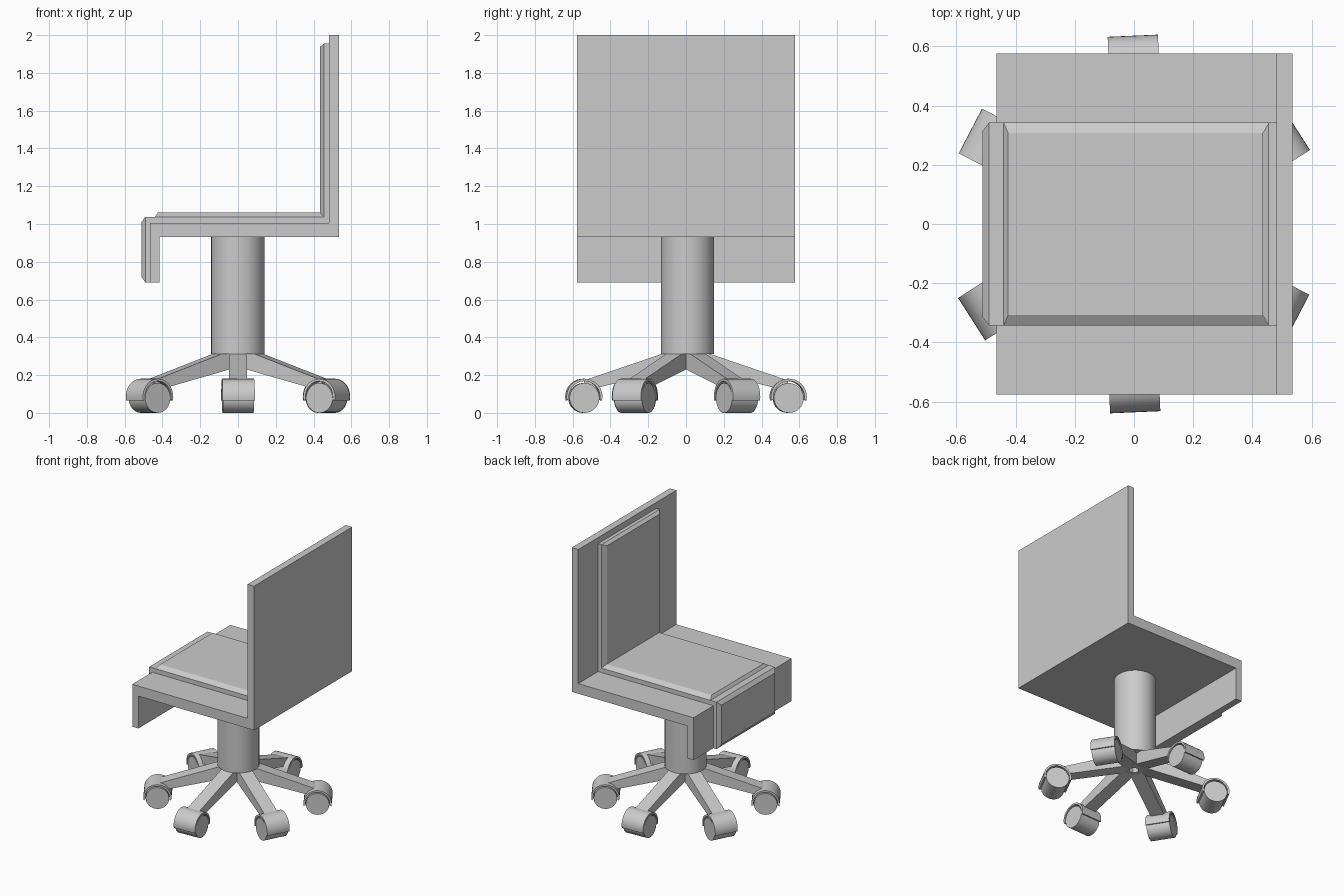
import bpy, bmesh, math
from mathutils import Matrix, Vector

if "Cube" in bpy.data.objects:
    bpy.data.objects.remove(bpy.data.objects["Cube"])


def make(name, bm, matrix=None, smooth=False):
    if matrix:
        bm.transform(matrix)
    bmesh.ops.recalc_face_normals(bm, faces=bm.faces)
    me = bpy.data.meshes.new(name)
    bm.to_mesh(me)
    bm.free()
    ob = bpy.data.objects.new(name, me)
    bpy.context.collection.objects.link(ob)
    if smooth:
        bpy.context.view_layer.objects.active = ob
        ob.select_set(True)
        bpy.ops.object.shade_smooth_by_angle(angle=math.radians(35))
        ob.select_set(False)
    return ob


def extrude(name, profile, half, matrix=None, smooth=False):
    """Extrude an xz profile symmetrically along y."""
    bm = bmesh.new()
    face = bm.faces.new([bm.verts.new((x, -half, z)) for x, z in profile])
    out = bmesh.ops.extrude_face_region(bm, geom=[face])["geom"]
    for v in out:
        if isinstance(v, bmesh.types.BMVert):
            v.co.y = half
    return make(name, bm, matrix, smooth)


def raised_panel(name, outer, inner):
    """Chamfered slab: outer and inner are (start, end, y half width) rectangles in xz."""
    bm = bmesh.new()
    rings = []
    for (a, b, h) in (outer, inner):
        rings.append([bm.verts.new((p[0], y, p[1]))
                      for p, y in ((a, -h), (b, -h), (b, h), (a, h))])
    for r in rings:
        bm.faces.new(r)
    for i in range(4):
        j = (i + 1) % 4
        bm.faces.new((rings[0][i], rings[0][j], rings[1][j], rings[1][i]))
    return make(name, bm)


def cylinder(name, r, depth, matrix):
    bm = bmesh.new()
    bmesh.ops.create_cone(bm, cap_ends=True, segments=32, radius1=r, radius2=r, depth=depth)
    return make(name, bm, matrix, True)


# Seat shell: front lip, seat and backrest in one profile
extrude("seat_shell", [(-.465, .69), (-.415, .69), (-.415, .93), (.535, .93), (.535, 2),
                       (.482, 2), (.482, 1.005), (-.465, 1.005)], .576)

# Cushion layer following the shell
extrude("cushion_base", [(-.465, .69), (-.465, 1.005), (.482, 1.005), (.482, 1.955),
                         (.455, 1.955), (.455, 1.038), (-.49, 1.038), (-.49, .69)], .342)

# Chamfered cushion panels
raised_panel("seat_cushion", ((-.44, 1.038), (.455, 1.038), .342),
             ((-.425, 1.06), (.435, 1.06), .307))
raised_panel("back_cushion", ((.455, 1.038), (.455, 1.955), .342),
             ((.434, 1.058), (.434, 1.938), .307))
raised_panel("front_cushion", ((-.49, .69), (-.49, 1.038), .342),
             ((-.511, .72), (-.511, 1.01), .315))

# Column
cylinder("column", .141, .62, Matrix.Translation((-.002, .008, .622)))

# Six arms with castors
arm = [(.03, .235), (.06, .235), (.48, .13), (.54, .13), (.54, .172), (.09, .325), (.03, .325)]
arc = [math.radians(-12 + 204 * i / 20) for i in range(21)]
hood = ([(.095 * math.cos(t), .095 * math.sin(t)) for t in arc]
        + [(.082 * math.cos(t), .082 * math.sin(t)) for t in reversed(arc)])
for k in range(6):
    a = math.radians(30 + 60 * k)
    extrude(f"arm_{k + 1}", arm, .048, Matrix.Rotation(a, 4, 'Z'))
    pos = Vector((.541 * math.cos(a), .541 * math.sin(a), .086))
    place = Matrix.Translation(pos) @ Matrix.Rotation(a + math.radians(2.5), 4, 'Z')
    extrude(f"castor_hood_{k + 1}", hood, .085, place, True)
    cylinder(f"castor_wheel_{k + 1}", .079, .164,
             Matrix.Translation((0, 0, -.007)) @ place @ Matrix.Rotation(math.pi / 2, 4, 'X'))
